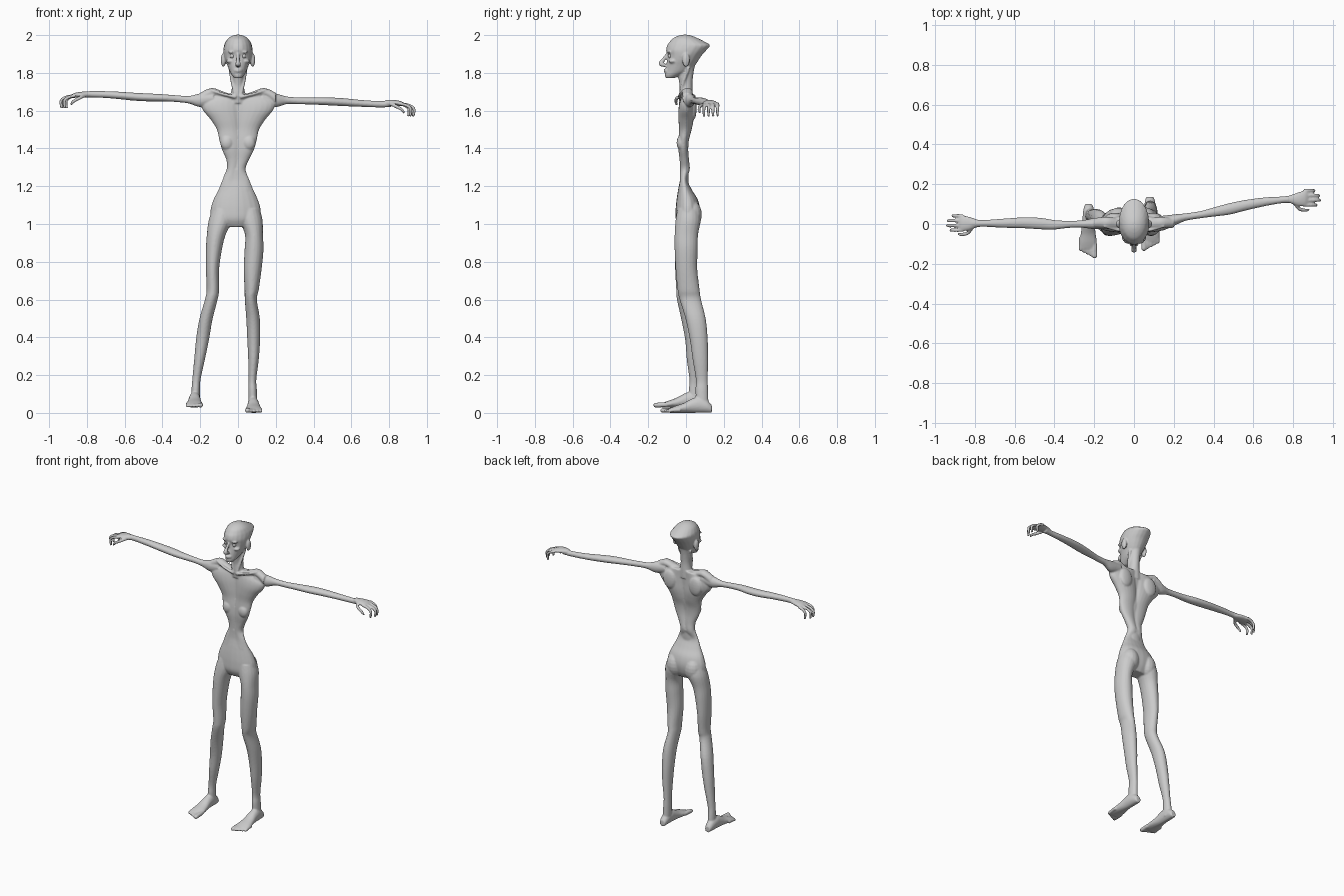
import bpy, bmesh, math
from mathutils import Vector, Matrix

X, Y, Z = Vector((1, 0, 0)), Vector((0, 1, 0)), Vector((0, 0, 1))
bm = bmesh.new()


def spline(rows, n=5):
    """Catmull-Rom through rows of (x, y, z, radius_u, radius_v)."""
    out = []
    for i in range(len(rows) - 1):
        p = [rows[max(0, min(len(rows) - 1, i + k))] for k in (-1, 0, 1, 2)]
        for t in (j / n for j in range(n)):
            out.append([0.5 * (2 * b + (c - a) * t + (2 * a - 5 * b + 4 * c - d) * t * t
                        + (3 * b - a - 3 * c + d) * t ** 3) for a, b, c, d in zip(*p)])
    return out + [list(rows[-1])]


def loft(rows, u=X, v=Y, sides=20):
    """Closed tube of elliptical rings; v=None turns the rings along the path."""
    rows = spline(rows)
    rings = []
    for i, (x, y, z, a, b) in enumerate(rows):
        w = v
        if v is None:
            tangent = Vector(rows[min(i + 1, len(rows) - 1)][:3]) - Vector(rows[max(i - 1, 0)][:3])
            w = tangent.cross(u).normalized()
        a, b = max(a, .003), max(b, .003)
        rings.append([bm.verts.new(Vector((x, y, z)) + u * a * math.cos(k * math.tau / sides)
                      + w * b * math.sin(k * math.tau / sides)) for k in range(sides)])
    faces = [bm.faces.new(rings[0]), bm.faces.new(rings[-1][::-1])]
    for r, q in zip(rings, rings[1:]):
        for k in range(sides):
            m = (k + 1) % sides
            faces.append(bm.faces.new((r[k], q[k], q[m], r[m])))
    bmesh.ops.recalc_face_normals(bm, faces=faces)


def column(rows):
    """Upright loft from (z, x0, x1, y0, y1) extents."""
    loft([((a + b) / 2, (c + d) / 2, z, (b - a) / 2, (d - c) / 2) for z, a, b, c, d in rows])


def blob(loc, scale):
    bmesh.ops.create_uvsphere(bm, u_segments=16, v_segments=10, radius=1,
                              matrix=Matrix.LocRotScale(Vector(loc), None, Vector(scale)))


# Skull and face
column([(z, -w, w, f, b) for z, f, b, w in (
    (2.002, -.02, .01, .012), (1.995, -.045, .035, .034), (1.98, -.073, .07, .055),
    (1.96, -.09, .108, .068), (1.945, -.1, .128, .074), (1.92, -.105, .108, .077),
    (1.895, -.098, .085, .075), (1.865, -.1, .065, .067), (1.84, -.104, .048, .057),
    (1.81, -.108, .02, .045), (1.79, -.112, -.02, .034), (1.773, -.108, -.06, .02))])
loft([(0, -.098, 1.9, .008, .008), (0, -.118, 1.872, .009, .01),
      (0, -.133, 1.848, .014, .012), (0, -.11, 1.84, .014, .008)], X, None)
loft([(-.022, -.1, 1.811, .006, .008), (0, -.113, 1.812, .007, .009),
      (.022, -.1, 1.811, .006, .008)], Y, Z)
for s in (-1, 1):
    blob((s * .03, -.088, 1.91), (.024, .012, .007))       # brow
    blob((s * .04, -.07, 1.862), (.022, .022, .012))       # cheekbone
    blob((s * .078, 0, 1.868), (.013, .02, .037))          # ear

# Neck and its cords
column([(1.85, -.04, .04, -.04, .05), (1.8, -.035, .035, -.045, .04),
        (1.74, -.031, .031, -.035, .034), (1.69, -.038, .038, -.035, .035),
        (1.64, -.05, .05, -.03, .035)])
for s in (-1, 1):
    loft([(s * .042, .015, 1.83, .01, .01), (s * .03, -.015, 1.75, .009, .009),
          (s * .012, -.032, 1.675, .008, .008)], X, None)

# Ribcage: two lobes that leave a groove at breastbone and spine
chest = ((1.69, .12, -.015, .035, 0), (1.65, .19, -.032, .04, 0), (1.606, .188, -.04, .042, 0),
         (1.553, .145, -.04, .04, 0), (1.5, .112, -.037, .03, 0), (1.447, .1, -.04, .016, 0),
         (1.394, .085, -.04, .012, 0), (1.34, .06, -.034, .016, -.002),
         (1.288, .05, -.031, .02, -.01), (1.235, .068, -.032, .006, -.01),
         (1.18, .085, -.038, .025, -.01))
for s in (-1, 1):
    column([(z, *sorted((o - s * .014, o + s * w)), f, b) for z, w, f, b, o in chest])
    loft([(s * .01, -.01, 1.662, .02, .015), (s * .08, .002, 1.68, .026, .022),
          (s * .14, .008, 1.698, .028, .022), (s * .2, .005, 1.665, .025, .03)], Y, Z)
    loft([(s * .012, -.034, 1.672, .009, .009), (s * .08, -.03, 1.688, .008, .008),
          (s * .15, -.01, 1.71, .008, .008)], Y, Z)        # collarbone
    blob((s * .058, -.026, 1.43), (.034, .024, .04))       # breast
    blob((s * .095, .038, 1.61), (.045, .018, .06))        # shoulder blade
    blob((-.01 + s * .066, .03, 1.05), (.056, .054, .075)) # buttock

# Spine and belly core
column([(1.66, -.05, .05, -.022, .03), (1.5, -.04, .04, -.024, .02), (1.4, -.03, .03, -.03, .006),
        (1.3, -.045, .03, -.024, .014), (1.2, -.06, .04, -.033, .012)])

# Pelvis
column([(1.29, -.06, .038, -.03, .02), (1.235, -.083, .06, -.032, .008),
        (1.18, -.104, .082, -.042, .032), (1.13, -.13, .105, -.05, .062),
        (1.077, -.145, .12, -.055, .074), (1.025, -.14, .115, -.054, .066),
        (.985, -.09, .07, -.035, .045)])

# Legs
column([(1.08, -.135, -.02, -.045, .07), (1.02, -.155, -.028, -.055, .078),
        (.944, -.165, -.065, -.06, .064), (.865, -.17, -.085, -.06, .06),
        (.76, -.17, -.1, -.058, .055), (.653, -.166, -.1, -.052, .045),
        (.6, -.175, -.108, -.048, .04), (.495, -.205, -.135, -.025, .068),
        (.39, -.222, -.153, -.005, .075), (.283, -.232, -.175, .004, .075),
        (.177, -.242, -.198, .018, .07), (.12, -.246, -.202, .015, .075), (.05, -.248, -.2, .02, .08)])
column([(1.08, 0, .115, -.045, .07), (1.02, .008, .13, -.055, .078),
        (.944, .037, .132, -.06, .064), (.865, .035, .135, -.06, .062),
        (.76, .03, .125, -.055, .06), (.653, .035, .11, -.045, .072),
        (.6, .036, .1, -.034, .08), (.495, .044, .116, -.002, .105),
        (.39, .049, .117, .02, .115), (.283, .054, .11, .035, .117),
        (.177, .055, .097, .052, .115), (.12, .054, .1, .05, .117), (.03, .055, .103, .055, .12)])


# Feet with five toes
def foot(s, heel_x, toe_x, heel_y, base):
    d = toe_x - heel_x
    loft([(heel_x + d * t, heel_y - .25 * t, base + h, a, h) for t, a, h in (
        (0, .018, .02), (.1, .026, .033), (.28, .03, .042), (.42, .032, .038),
        (.6, .038, .026), (.78, .045, .018), (.9, .042, .012))], X, Z)
    for i in range(5):
        x = toe_x - s * (.034 - .0175 * i)
        tip = heel_y - .272 + .009 * i
        r = .013 if i == 0 else .0095
        loft([(x, tip + .07, base + .016, r, r), (x, tip + .03, base + .014, r, r),
              (x, tip + .008, base + r, r, r * .9), (x, tip, base + r, r * .5, r * .5)], X, Z)


foot(-1, -.228, -.232, .1, .028)
foot(1, .08, .084, .137, 0)

# Arms
loft([(-.13, .005, 1.665, .03, .032), (-.2, .002, 1.655, .028, .036), (-.26, 0, 1.658, .019, .02),
      (-.33, -.002, 1.664, .018, .018), (-.4, -.004, 1.668, .024, .019), (-.47, .002, 1.67, .029, .021),
      (-.55, .006, 1.674, .028, .021), (-.66, .004, 1.683, .023, .019), (-.76, .003, 1.687, .017, .017),
      (-.82, .003, 1.686, .022, .016)], Y, Z)
loft([(.13, .01, 1.665, .03, .032), (.2, .02, 1.655, .028, .036), (.26, .035, 1.655, .019, .02),
      (.33, .046, 1.652, .018, .018), (.4, .06, 1.651, .023, .019), (.48, .076, 1.649, .029, .021),
      (.56, .094, 1.645, .027, .021), (.66, .112, 1.638, .022, .018), (.75, .122, 1.634, .017, .017),
      (.81, .126, 1.635, .022, .016)], Y, Z)


# Hands: palm, four drooping fingers, thumb toward the front
def hand(s, x, y, z, splay):
    loft([(x - s * .02, y, z, .018, .015), (x + s * .025, y, z, .034, .015),
          (x + s * .06, y + splay, z - .004, .04, .013), (x + s * .078, y + splay, z - .01, .036, .009)], Y, Z)
    for i in range(4):
        fy = y + splay - .034 + .024 * i
        r = (.115, .132, .128, .105)[i]
        loft([(x + s * .055, fy, z - .005, .009, .009), (x + s * r * .8, fy * 1.01, z - .014, .009, .009),
              (x + s * r, fy, z - .034, .0085, .0085),
              (x + s * (r - .004), fy, z - .072, .007, .007)], Y, None, 10)
    loft([(x + s * .005, y - .018, z - .004, .012, .011), (x + s * .03, y - .048, z - .016, .01, .01),
          (x + s * .065, y - .056, z - .035, .0085, .0085),
          (x + s * .08, y - .052, z - .055, .006, .006)], Y, None, 10)


hand(-1, -.805, .003, 1.685, 0)
hand(1, .8, .125, 1.642, .004)

# Fuse every part into one skin
mesh = bpy.data.meshes.new("body")
bm.to_mesh(mesh)
bm.free()
body = bpy.data.objects.new("body", mesh)
bpy.context.collection.objects.link(body)
remesh = body.modifiers.new("fuse", 'REMESH')
remesh.mode = 'VOXEL'
remesh.voxel_size = .005
remesh.use_smooth_shade = True
soften = body.modifiers.new("soften", 'SMOOTH')
soften.factor = .5
soften.iterations = 3

# Eyes
for side, s in (("left", -1), ("right", 1)):
    bpy.ops.mesh.primitive_uv_sphere_add(segments=16, ring_count=10, radius=.013,
                                         location=(s * .03, -.082, 1.889))
    eye = bpy.context.object
    eye.name = side + "_eye"
    bpy.ops.object.shade_smooth()
